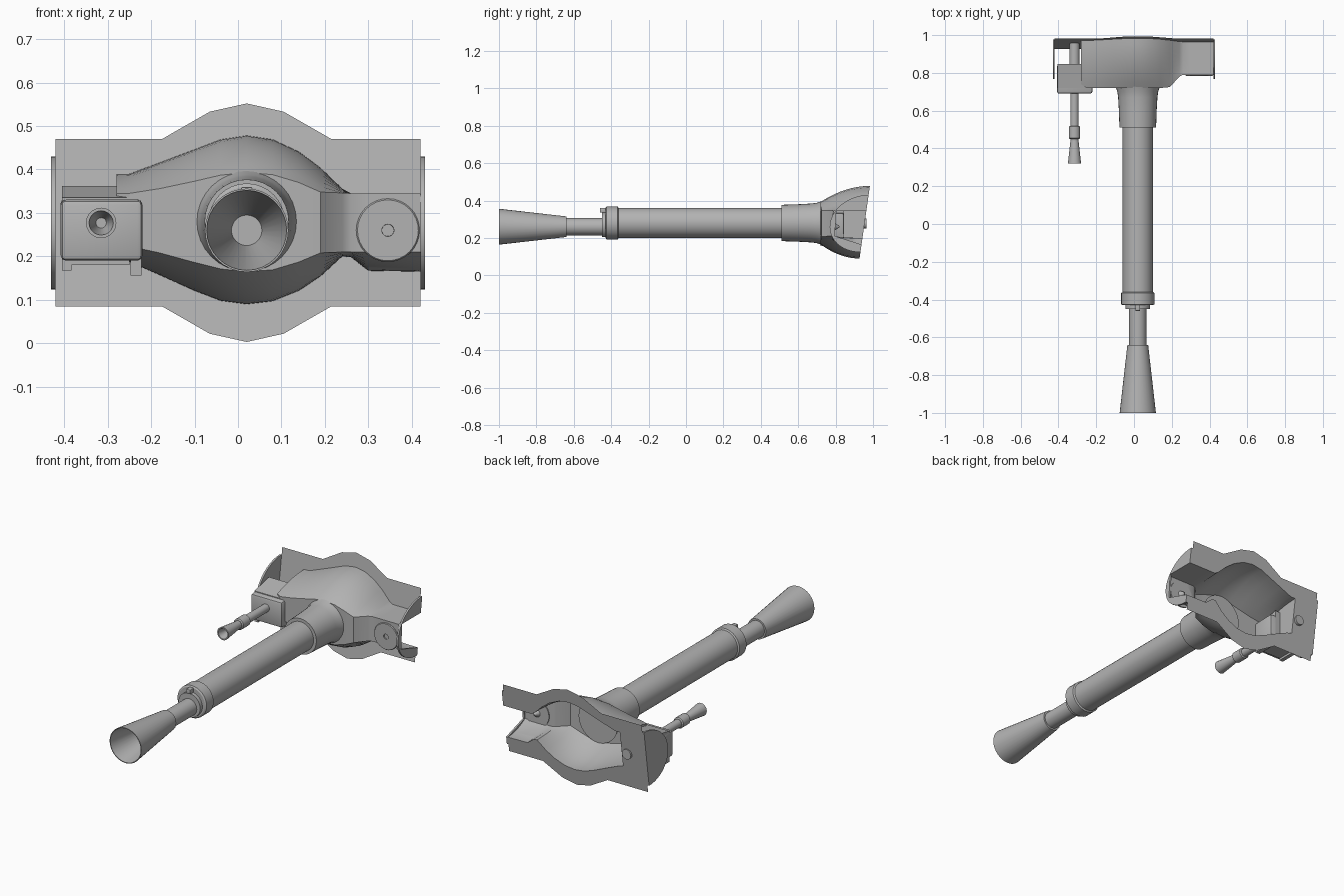
import bpy, bmesh, math
from mathutils import Vector

if "Cube" in bpy.data.objects:
    bpy.data.objects.remove(bpy.data.objects["Cube"])

grey = bpy.data.materials.new("steel_grey")
grey.diffuse_color = (0.45, 0.45, 0.45, 1)
grey.use_nodes = True
grey.node_tree.nodes["Principled BSDF"].inputs["Base Color"].default_value = grey.diffuse_color


def finish(name, bm, angle=30, recalc=True):
    bmesh.ops.remove_doubles(bm, verts=bm.verts, dist=1e-5)
    if recalc:
        bmesh.ops.recalc_face_normals(bm, faces=bm.faces)
    me = bpy.data.meshes.new(name)
    bm.to_mesh(me)
    bm.free()
    me.materials.append(grey)
    ob = bpy.data.objects.new(name, me)
    bpy.context.collection.objects.link(ob)
    bpy.ops.object.select_all(action='DESELECT')
    ob.select_set(True)
    bpy.context.view_layer.objects.active = ob
    bpy.ops.object.shade_smooth_by_angle(angle=math.radians(angle))
    return ob


def lathe(name, profile, cx, cz, n=32):
    """Revolve (y, radius) points about an axis along y."""
    bm = bmesh.new()
    rings = []
    for y, r in profile:
        rings.append([bm.verts.new((cx + r * math.cos(a * math.tau / n), y,
                                    cz + r * math.sin(a * math.tau / n)))
                      for a in range(n)])
    for a, b in zip(rings, rings[1:]):
        for i in range(n):
            j = (i + 1) % n
            bm.faces.new((a[i], a[j], b[j], b[i]))
    bm.faces.new(rings[0])
    bm.faces.new(rings[-1])
    return finish(name, bm)


def taper_box(name, front, back, bevel=0.0):
    """Box between two rectangles (y, x0, x1, z0, z1)."""
    bm = bmesh.new()
    quads = []
    for y, x0, x1, z0, z1 in (front, back):
        quads.append([bm.verts.new((x, y, z)) for x, z in
                      ((x0, z0), (x1, z0), (x1, z1), (x0, z1))])
    f, b = quads
    bm.faces.new(f)
    bm.faces.new(b[::-1])
    for i in range(4):
        j = (i + 1) % 4
        bm.faces.new((f[j], f[i], b[i], b[j]))
    if bevel:
        bmesh.ops.bevel(bm, geom=bm.edges[:], offset=bevel, segments=2,
                        affect='EDGES', profile=0.5)
    return finish(name, bm)


def plate_y(z):
    return 0.915 + 0.143 * z


def interp(pts, x, k=1):
    for a, b in zip(pts, pts[1:]):
        if a[0] - 1e-9 <= x <= b[0] + 1e-9:
            t = (x - a[0]) / (b[0] - a[0])
            return a[k] + (b[k] - a[k]) * t


# Mantlet columns: x, rear top, front top, front bottom, rear bottom, front y
cols = [
    (-0.28, 0.39, 0.345, 0.225, 0.195, 0.74),
    (-0.25, 0.39, 0.345, 0.223, 0.187, 0.72),
    (-0.18, 0.416, 0.356, 0.208, 0.157, 0.72),
    (-0.10, 0.446, 0.373, 0.186, 0.121, 0.72),
    (-0.04, 0.469, 0.387, 0.171, 0.098, 0.72),
    (0.02, 0.478, 0.393, 0.165, 0.09, 0.72),
    (0.08, 0.469, 0.388, 0.169, 0.097, 0.72),
    (0.14, 0.441, 0.370, 0.187, 0.121, 0.72),
    (0.19, 0.404, 0.348, 0.208, 0.154, 0.725),
    (0.24, 0.356, 0.346, 0.210, 0.200, 0.78),
    (0.26, 0.345, 0.345, 0.210, 0.198, 0.79),
    (0.30, 0.345, 0.345, 0.210, 0.167, 0.79),
    (0.42, 0.345, 0.345, 0.210, 0.165, 0.79),
]

# Hollow cast mantlet with its side arm
bm = bmesh.new()
STEPS = 8
sections = []
for x, zt, ztf, zbf, zb, yf in cols:
    top, bottom = [], []
    for i in range(STEPS + 1):
        s = i / STEPS
        for zr, zf, out in ((zt, ztf, top), (zb, zbf, bottom)):
            yr = plate_y(zr)
            out.append((x, yr + (yf - yr) * s, zf + (zr - zf) * (1 - s * s)))
    sections.append([bm.verts.new(p) for p in top + bottom[::-1]])
for a, b in zip(sections, sections[1:]):
    for i in range(len(a) - 1):
        bm.faces.new((a[i], a[i + 1], b[i + 1], b[i]))
bm.faces.new(sections[0])
finish("mantlet_shell", bm)

# Thin tilted backing plate with the opening behind the mantlet
outline = [(-0.42, 0.47), (-0.175, 0.47), (-0.065, 0.533), (0.02, 0.552),
           (0.105, 0.533), (0.215, 0.47), (0.42, 0.47)]
xs = sorted({p[0] for p in outline} | {c[0] for c in cols})
bm = bmesh.new()


def strip(x0, x1, lo, hi):
    pts = [(x0, lo(x0)), (x1, lo(x1)), (x1, hi(x1)), (x0, hi(x0))]
    bm.faces.new([bm.verts.new((x, plate_y(z), z)) for x, z in pts])


def plate_top(x):
    return interp(outline, x)


def plate_bottom(x):
    return 0.555 - interp(outline, x)


for x0, x1 in zip(xs, xs[1:]):
    if x1 <= -0.28 + 1e-6:
        strip(x0, x1, plate_bottom, plate_top)
    else:
        strip(x0, x1, lambda x: interp(cols, x, 1), plate_top)
        strip(x0, x1, plate_bottom, lambda x: interp(cols, x, 4))
finish("backing_plate", bm, recalc=False)

# Half-round end cheeks; the right one is cut away around the arm
for name, x0, cut in (("left_cheek", -0.43, False), ("right_cheek", 0.42, True)):
    pts = []
    for i in range(25):
        a = math.pi * i / 24
        z = 0.277 - 0.153 * math.cos(a)
        pts.append((plate_y(z) - 0.185 * math.sin(a), z))
    if cut:
        pts += [(plate_y(0.345), 0.345), (0.804, 0.345), (0.795, 0.21),
                (plate_y(0.165), 0.165)]
    bm = bmesh.new()
    face = bm.faces.new([bm.verts.new((x0, y, z)) for y, z in pts])
    ext = bmesh.ops.extrude_face_region(bm, geom=[face])
    bmesh.ops.translate(bm, vec=Vector((0.01, 0, 0)),
                        verts=[v for v in ext["geom"] if isinstance(v, bmesh.types.BMVert)])
    bm.faces.new([bm.verts.new((x0, y, z)) for y, z in pts]) if not face.is_valid else None
    finish(name, bm)

# Main gun: root sleeve, barrel jacket, collar, inner tube and flared muzzle
CX = 0.02
lathe("barrel_sleeve", [(0.51, 0.08), (0.51, 0.097), (0.60, 0.1), (0.67, 0.104),
                        (0.70, 0.108), (0.73, 0.118)], CX, 0.28)
lathe("barrel_jacket", [(-0.40, 0.08), (0.53, 0.08)], CX, 0.28)
lathe("front_collar", [(-0.43, 0.08), (-0.425, 0.088), (-0.365, 0.088), (-0.36, 0.08)], CX, 0.28)
lathe("collar_lip", [(-0.45, 0.066), (-0.42, 0.066)], CX, 0.27)
lathe("inner_tube", [(-0.66, 0.046), (-0.42, 0.046)], CX, 0.26)
lathe("flared_muzzle", [(-0.66, 0.035), (-1.0, 0.092), (-1.0, 0.096),
                        (-0.64, 0.055), (-0.64, 0.04)], CX, 0.26)
taper_box("collar_lug", (-0.46, 0.007, 0.033, 0.335, 0.36),
          (-0.42, 0.007, 0.033, 0.335, 0.36), 0.004)

# Secondary gun housing with feet
taper_box("housing_block", (0.69, -0.408, -0.22, 0.19, 0.33),
          (0.845, -0.408, -0.22, 0.19, 0.335), 0.012)
taper_box("housing_rear", (0.72, -0.405, -0.25, 0.18, 0.335),
          (0.846, -0.405, -0.25, 0.18, 0.362))
taper_box("housing_outer_foot", (0.72, -0.405, -0.383, 0.168, 0.2),
          (0.845, -0.405, -0.383, 0.168, 0.2))
taper_box("housing_inner_foot", (0.72, -0.247, -0.222, 0.156, 0.22),
          (0.845, -0.247, -0.222, 0.156, 0.22))

# Secondary gun: tube, collar and small hollow flare
GX, GZ = -0.315, 0.277
lathe("small_tube_rear", [(0.83, 0.027), (0.965, 0.027)], GX, GZ, 20)
lathe("small_tube", [(0.44, 0.022), (0.70, 0.022)], GX, GZ, 20)
lathe("small_collar", [(0.45, 0.024), (0.455, 0.03), (0.515, 0.03), (0.52, 0.024)], GX, GZ, 20)
lathe("small_flare", [(0.40, 0.012), (0.32, 0.028), (0.32, 0.035), (0.455, 0.02)], GX, GZ, 20)

# Sight cover on the side arm, with a small dimple
lathe("sight_cover", [(0.80, 0.013), (0.784, 0.014), (0.784, 0.07), (0.788, 0.073),
                      (0.795, 0.073)], 0.345, 0.26)
lathe("sight_tip", [(0.795, 0.02), (0.82, 0.004)], 0.345, 0.26, 16)
